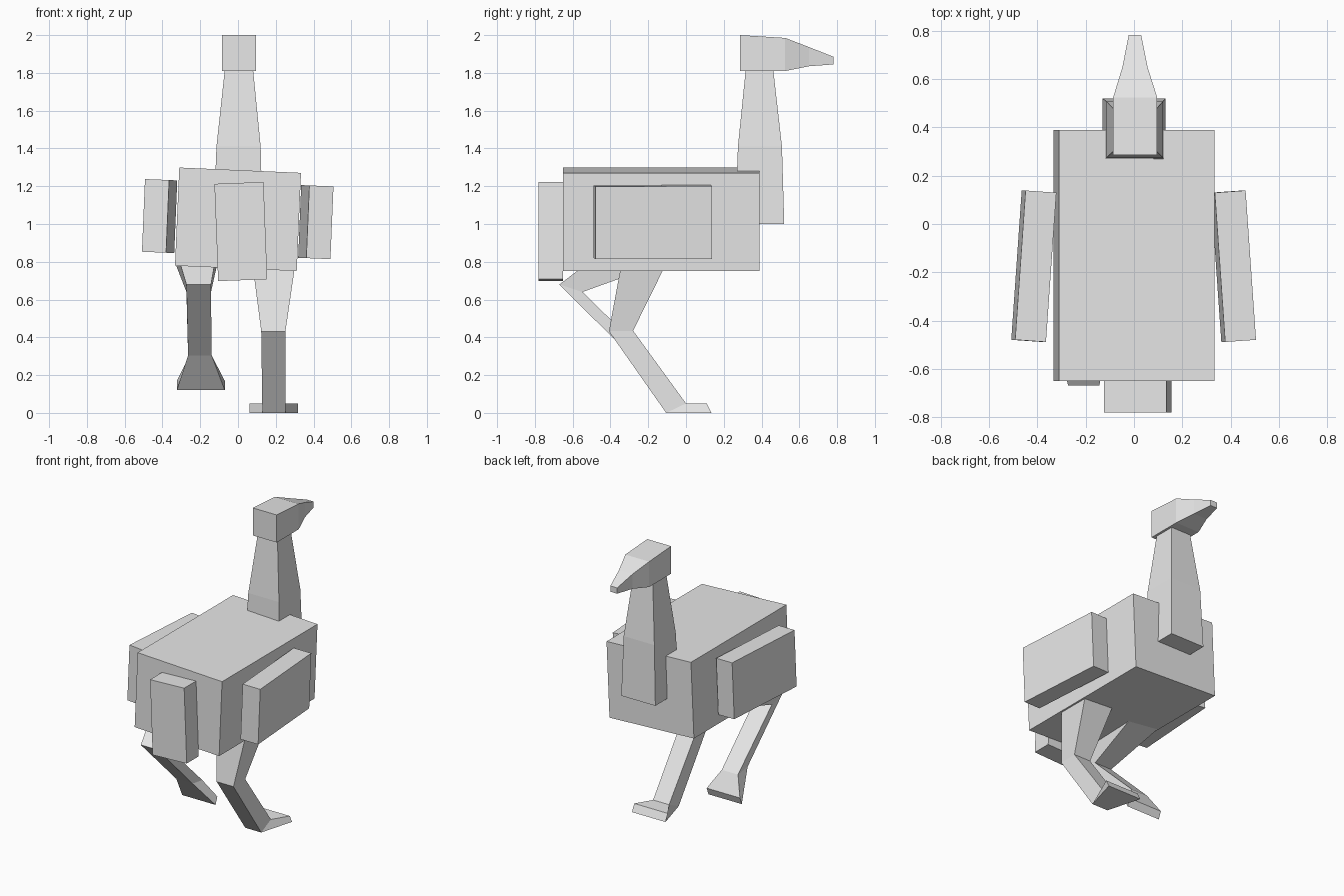
import bpy, bmesh
from math import radians
from mathutils import Matrix, Vector

cube = bpy.data.objects.get("Cube")
if cube:
    bpy.data.objects.remove(cube)

grey = bpy.data.materials.new("plain_grey")
grey.use_nodes = True
grey.diffuse_color = (0.8, 0.8, 0.8, 1)
bsdf = next(n for n in grey.node_tree.nodes if n.type == 'BSDF_PRINCIPLED')
bsdf.inputs["Base Color"].default_value = (0.8, 0.8, 0.8, 1)


def finish(bm, name):
    bmesh.ops.recalc_face_normals(bm, faces=bm.faces)
    mesh = bpy.data.meshes.new(name)
    bm.to_mesh(mesh)
    bm.free()
    mesh.materials.append(grey)
    obj = bpy.data.objects.new(name, mesh)
    bpy.context.collection.objects.link(obj)
    return obj


def box(name, centre, size, roll=0, yaw=0):
    """Box rolled about y and turned about z."""
    bm = bmesh.new()
    turn = Matrix.Rotation(radians(roll), 4, 'Y') @ Matrix.Rotation(radians(yaw), 4, 'Z')
    bmesh.ops.create_cube(bm, size=1, matrix=Matrix.Translation(centre) @ turn
                          @ Matrix.Diagonal((*size, 1)))
    return finish(bm, name)


def loft(name, rings):
    """Skin four-sided rings: (x centre, half width, (y, z), (y, z))."""
    bm = bmesh.new()
    loops = []
    for x, w, a, b in rings:
        corners = [(x - w, *a), (x + w, *a), (x + w, *b), (x - w, *b)]
        loops.append([bm.verts.new(Vector(c)) for c in corners])
    for low, high in zip(loops, loops[1:]):
        for i in range(4):
            j = (i + 1) % 4
            bm.faces.new((low[i], low[j], high[j], high[i]))
    bm.faces.new(loops[0])
    bm.faces.new(loops[-1])
    return finish(bm, name)


# Body and tail
box("body", (0, -0.13, 1.025), (0.645, 1.04, 0.52), roll=2.5)
box("tail", (0.015, -0.715, 0.96), (0.26, 0.13, 0.515), roll=-2.2)

# Wings, splayed outward at the tail end
for side, x, z in (("left", 0.412, 1.01), ("right", -0.415, 1.042)):
    box(side + "_wing", (x, -0.175, z), (0.128, 0.62, 0.385),
        roll=2.4, yaw=4 if x > 0 else -4)

# Neck
loft("neck", [
    (0, 0.13, (0.26, 1.0), (0.52, 1.0)),
    (0.003, 0.117, (0.275, 1.41), (0.508, 1.41)),
    (0.005, 0.075, (0.316, 1.815), (0.462, 1.815)),
])

# Head tapering into the beak
loft("head", [
    (0.005, 0.091, (0.285, 1.81), (0.285, 2.0)),
    (0.005, 0.091, (0.525, 1.81), (0.525, 1.985)),
    (0.004, 0.052, (0.65, 1.835), (0.65, 1.937)),
    (0.004, 0.026, (0.782, 1.845), (0.782, 1.885)),
])

# Standing leg: hip, knee, ankle, toes
loft("left_leg", [
    (0.19, 0.115, (-0.34, 0.8), (-0.10, 0.8)),
    (0.187, 0.064, (-0.408, 0.432), (-0.28, 0.435)),
    (0.19, 0.061, (-0.105, 0), (0, 0.05)),
    (0.19, 0.128, (0.135, 0), (0.11, 0.05)),
])

# Raised leg, folded back with the foot hanging
loft("right_leg", [
    (-0.22, 0.11, (-0.42, 0.87), (-0.14, 0.787)),
    (-0.208, 0.065, (-0.67, 0.68), (-0.548, 0.64)),
    (-0.202, 0.062, (-0.295, 0.305), (-0.19, 0.29)),
    (-0.197, 0.127, (-0.145, 0.12), (-0.125, 0.17)),
])
